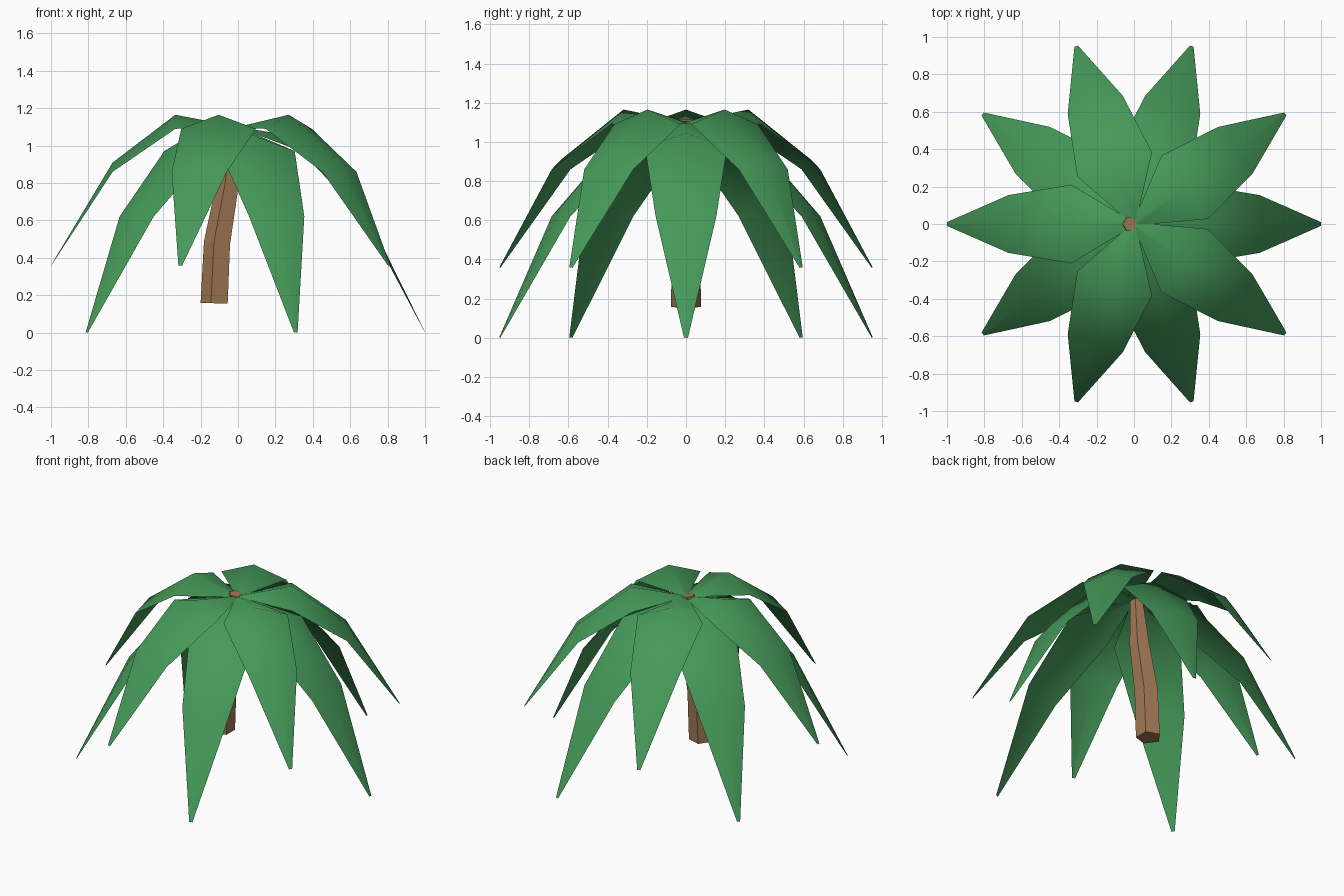
import bpy
from math import sin, cos, pi, radians

if "Cube" in bpy.data.objects:
    bpy.data.objects.remove(bpy.data.objects["Cube"])


def material(name, rgb):
    m = bpy.data.materials.new(name)
    m.diffuse_color = (*rgb, 1)
    m.use_nodes = True
    m.node_tree.nodes["Principled BSDF"].inputs["Base Color"].default_value = m.diffuse_color
    return m


def add_mesh(name, verts, faces, mat, smooth):
    me = bpy.data.meshes.new(name)
    me.from_pydata(verts, [], faces)
    me.materials.append(mat)
    for p in me.polygons:
        p.use_smooth = smooth
    ob = bpy.data.objects.new(name, me)
    bpy.context.collection.objects.link(ob)
    return ob


green = material("leaf_green", (0.06, 0.32, 0.10))
brown = material("bark_brown", (0.36, 0.19, 0.09))

# Leaf profile: distance out, half width, ridge height, edge height
LEAF = [(0.0, 0.01, 1.10, 1.097),
        (0.335, 0.21, 1.165, 1.09),
        (0.67, 0.155, 0.91, 0.86),
        (1.0, 0.01, 0.36, 0.357)]


def leaf(name, angle, droop):
    c, s = cos(angle), sin(angle)
    verts, faces = [], []
    for r, w, ridge, edge in LEAF:
        for side, z in ((-w, edge), (0, ridge), (w, edge)):
            verts.append((r * c - side * s, r * s + side * c, z - droop * r))
    for i in range(len(LEAF) - 1):
        for j in range(2):
            a = 3 * i + j
            faces.append((a, a + 3, a + 4, a + 1))
    add_mesh(name, verts, faces, green, True)


# Upper and lower whorls of five leaves
for k in range(5):
    leaf(f"upper_leaf_{k + 1}", radians(36 + 72 * k), 0.0)
    leaf(f"lower_leaf_{k + 1}", radians(72 * k), 0.357)

# Five-sided curved trunk: centre x, height, radius, ring tilt
TRUNK = [(-0.12, 0.157, 0.08, 0.03), (-0.105, 0.48, 0.077, 0.12),
         (-0.048, 0.80, 0.064, 0.22), (-0.022, 1.11, 0.04, 0.2)]
verts, faces = [], []
for cx, z, r, tilt in TRUNK:
    for k in range(5):
        a = pi + 2 * pi * k / 5
        verts.append((cx + r * cos(a), r * sin(a), z - tilt * r * cos(a)))
for i in range(len(TRUNK) - 1):
    for k in range(5):
        a, b = 5 * i + k, 5 * i + (k + 1) % 5
        faces.append((a, b, b + 5, a + 5))
faces += [tuple(range(4, -1, -1)), tuple(range(len(verts) - 5, len(verts)))]
trunk = add_mesh("trunk", verts, faces, brown, False)
